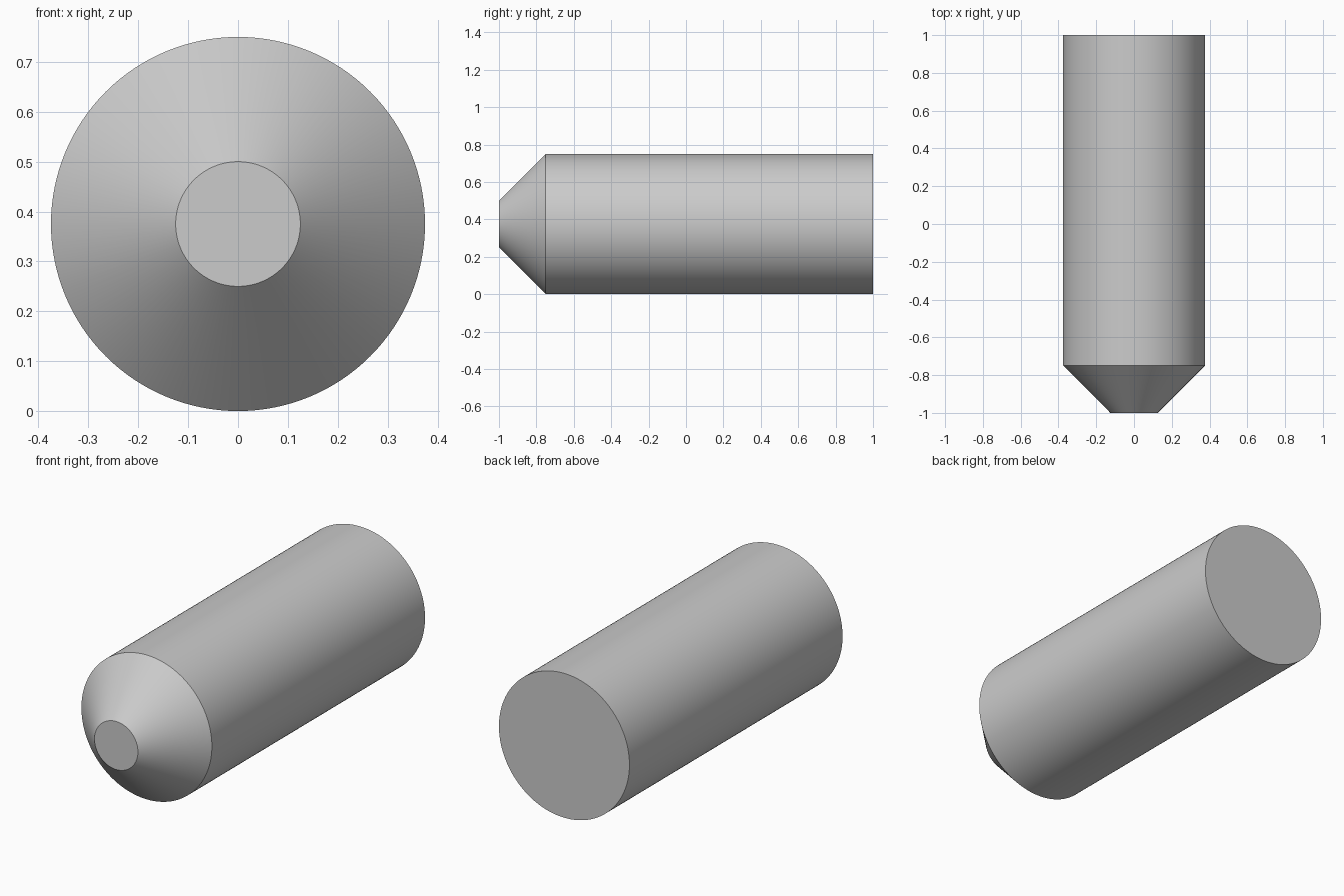
import bpy, bmesh, math

if "Cube" in bpy.data.objects:
    bpy.data.objects.remove(bpy.data.objects["Cube"])

SIDES = 128
CENTRE_Z = 0.375
# Rings along y, front to back: (y, radius)
PROFILE = [(-1.0, 0.125), (-0.75, 0.375), (1.0, 0.375)]

# Solid rod with a blunt conical nose, turned around the y axis
bm = bmesh.new()
rings = []
for y, r in PROFILE:
    angles = [2 * math.pi * i / SIDES for i in range(SIDES)]
    rings.append([bm.verts.new((r * math.cos(a), y, CENTRE_Z + r * math.sin(a))) for a in angles])
for a, b in zip(rings, rings[1:]):
    for i in range(SIDES):
        j = (i + 1) % SIDES
        bm.faces.new((a[i], a[j], b[j], b[i]))

# Flat end caps
bm.faces.new(rings[0])
bm.faces.new(rings[-1])
bmesh.ops.recalc_face_normals(bm, faces=bm.faces)

mesh = bpy.data.meshes.new("tapered_rod")
bm.to_mesh(mesh)
bm.free()
rod = bpy.data.objects.new("tapered_rod", mesh)
bpy.context.collection.objects.link(rod)

# Smooth sides, crisp rims
bpy.context.view_layer.objects.active = rod
rod.select_set(True)
bpy.ops.object.shade_smooth_by_angle(angle=math.radians(30))
